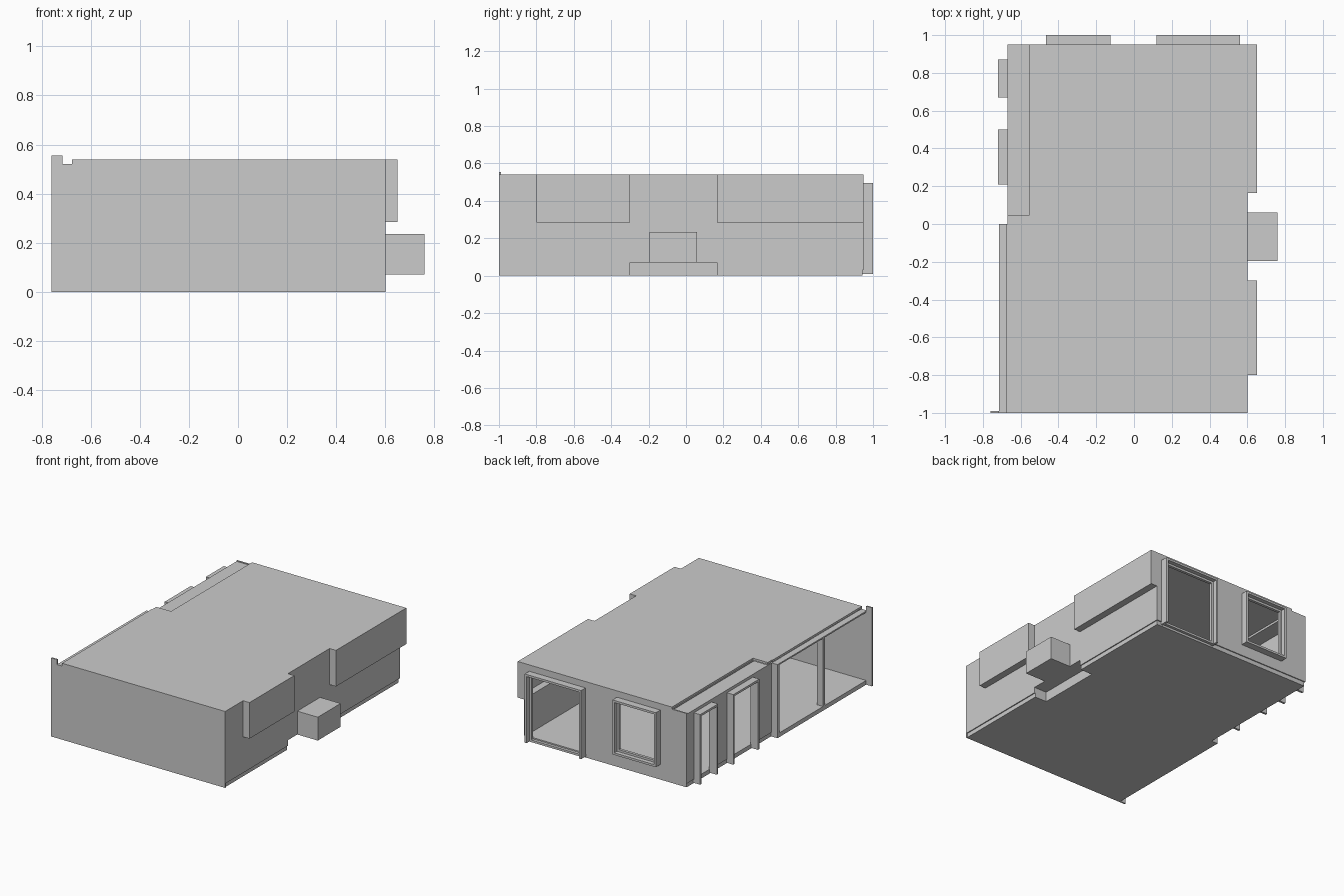
import bpy, bmesh

if "Cube" in bpy.data.objects:
    bpy.data.objects.remove(bpy.data.objects["Cube"])

T = 0.01  # wall thickness


def prism(bm, pts, z0, z1):
    """Extrude a plan outline from z0 to z1."""
    lo = [bm.verts.new((x, y, z0)) for x, y in pts]
    f = bm.faces.new(lo)
    r = bmesh.ops.extrude_face_region(bm, geom=[f])
    vs = [g for g in r["geom"] if isinstance(g, bmesh.types.BMVert)]
    bmesh.ops.translate(bm, verts=vs, vec=(0, 0, z1 - z0))


def finish(bm, name):
    bmesh.ops.recalc_face_normals(bm, faces=bm.faces)
    me = bpy.data.meshes.new(name)
    bm.to_mesh(me)
    bm.free()
    ob = bpy.data.objects.new(name, me)
    bpy.context.collection.objects.link(ob)
    return ob


def slab(name, pts, z0, z1):
    bm = bmesh.new()
    prism(bm, pts, z0, z1)
    return finish(bm, name)


def boxes(name, items):
    """Several boxes (x0, x1, y0, y1, z0, z1) as one object."""
    bm = bmesh.new()
    for x0, x1, y0, y1, z0, z1 in items:
        prism(bm, [(x0, y0), (x1, y0), (x1, y1), (x0, y1)], z0, z1)
    return finish(bm, name)


def along(axis, a0, a1, d0, d1, z0, z1):
    """Box running along x or y, with depth d on the other axis."""
    return (a0, a1, d0, d1, z0, z1) if axis == "x" else (d0, d1, a0, a1, z0, z1)


def wall(name, axis, a0, a1, d0, d1, z0, z1, holes):
    """Wall with rectangular openings (from, to, bottom, top)."""
    out, pos = [], a0
    for h0, h1, b, t in holes:
        spans = [(pos, h0, z0, z1), (h0, h1, z0, b), (h0, h1, t, z1)]
        out += [along(axis, p, q, d0, d1, lo, hi) for p, q, lo, hi in spans
                if q - p > 0.001 and hi - lo > 0.001]
        pos = h1
    if a1 - pos > 0.001:
        out.append(along(axis, pos, a1, d0, d1, z0, z1))
    return boxes(name, out)


def frame(name, axis, a0, a1, d0, d1, z0, z1, sill):
    """Projecting surround: two jambs, a head and an optional sill."""
    w = 0.015
    parts = [along(axis, a0, a0 + w, d0, d1, z0, z1),
             along(axis, a1 - w, a1, d0, d1, z0, z1),
             along(axis, a0 + w, a1 - w, d0, d1, z1 - w, z1)]
    if sill:
        parts.append(along(axis, a0 + w, a1 - w, d0, d1, z0, z0 + w))
    return boxes(name, parts)


# Floor with the recess under the fireplace
slab("floor", [(-0.715, -0.995), (0.593, -0.995), (0.593, -0.3), (0.5, -0.3),
               (0.5, 0.165), (0.593, 0.165), (0.593, 0.943), (-0.665, 0.943),
               (-0.665, 0), (-0.715, 0)], 0, 0.03)

# Roof covering the side bays, cut back along the low ledge
slab("roof", [(-0.675, -1), (0.6, -1), (0.6, -0.8), (0.65, -0.8), (0.65, -0.3),
              (0.6, -0.3), (0.6, 0.165), (0.65, 0.165), (0.65, 0.95),
              (-0.555, 0.95), (-0.555, 0.045), (-0.67, 0.045), (-0.67, 0),
              (-0.675, 0)], 0.525, 0.54)
boxes("roof_ledge", [(-0.67, -0.55, 0.04, 0.95, 0.505, 0.52),
                     (-0.56, -0.555, 0.045, 0.95, 0.52, 0.526)])

# Front wall with the projecting fin
boxes("front_wall", [(-0.715, 0.6, -1, -1 + T, 0, 0.52),
                     (-0.675, 0.6, -1, -1 + T, 0.52, 0.525),
                     (-0.76, -0.715, -1, -1 + T, 0, 0.555)])

# Back wall, door surround and window surround
wall("back_wall", "x", -0.67, 0.6, 0.95 - T, 0.95, 0.03, 0.525,
     [(-0.45, -0.14, 0.125, 0.48), (0.135, 0.545, 0.03, 0.48)]).location.z = 0
frame("back_window_frame", "x", -0.465, -0.125, 0.94, 1.0, 0.11, 0.495, True)
frame("back_door_frame", "x", 0.12, 0.56, 0.94, 1.0, 0.01, 0.495, False)
# Slimmer sashes set behind the surrounds
frame("back_window_sash", "x", -0.45, -0.14, 0.95, 0.97, 0.125, 0.48, True)
frame("back_door_sash", "x", 0.135, 0.545, 0.95, 0.97, 0.01, 0.48, True)

# Left wall with two tall openings
left = [(0.21, 0.5), (0.67, 0.87)]
wall("left_wall", "y", 0, 0.95, -0.67, -0.67 + T, 0.03, 0.52,
     [(a + 0.015, b - 0.015, 0.03, 0.485) for a, b in left])
for i, (a, b) in enumerate(left):
    frame(f"left_frame_{i + 1}", "y", a, b, -0.72, -0.66, 0.005, 0.5, False)

# Glazed strip: head and posts
boxes("left_strip_head", [(-0.715, -0.67, -1, 0, 0.51, 0.52)])
boxes("left_strip_posts", [(-0.715, -0.67, y - 0.012, y + 0.012, 0, 0.52)
                           for y in (-0.012, -0.52)])

# Right wall, open into the upper bays and stopping above the recess
bays = [(-0.8, -0.3), (0.165, 0.95)]
boxes("right_wall", [(0.6 - T, 0.6, -1, -0.8, 0.03, 0.525),
                     (0.6 - T, 0.6, -0.3, 0.165, 0.07, 0.525)]
      + [(0.6 - T, 0.6, a, b, 0.03, 0.285) for a, b in bays])
for i, (a, b) in enumerate(bays):
    boxes(f"bay_{i + 1}", [(0.6 - T, 0.65, a, b, 0.285, 0.285 + T),
                           (0.65 - T, 0.65, a, b, 0.295, 0.525),
                           (0.6 - T, 0.65 - T, a, a + T, 0.295, 0.525),
                           (0.6 - T, 0.65 - T, b - T, b, 0.295, 0.525)])

# Recess lining and the fireplace box above it
boxes("recess_lining", [(0.5 - T, 0.5, -0.3, 0.165, 0.03, 0.08),
                        (0.5, 0.6 - T, -0.3, 0.165, 0.07, 0.08),
                        (0.5, 0.6, -0.3 - T, -0.3, 0.03, 0.08),
                        (0.5, 0.6, 0.165, 0.165 + T, 0.03, 0.08)])
boxes("fireplace_box", [(0.6, 0.76, -0.195, 0.06, 0.07, 0.235)])
